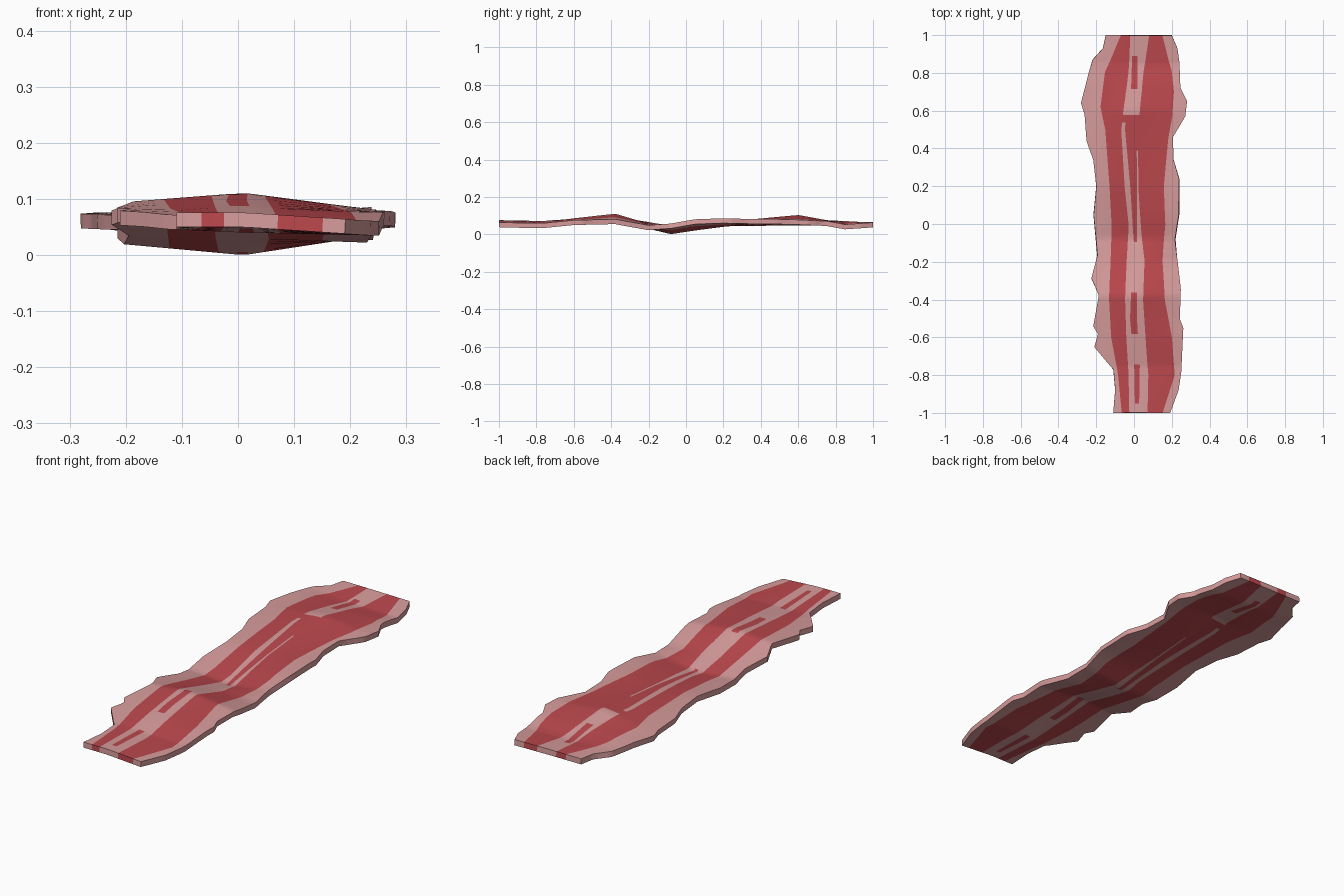
import bpy, bmesh, math

if "Cube" in bpy.data.objects:
    bpy.data.objects.remove(bpy.data.objects["Cube"])


def lerp(table, t):
    """Piecewise linear lookup in rows of (position, value) sorted upwards."""
    if t <= table[0][0]:
        return table[0][1]
    for (a, va), (b, vb) in zip(table, table[1:]):
        if t <= b:
            return va + (vb - va) * (t - a) / (b - a)
    return table[-1][1]


def material(name, rgb):
    m = bpy.data.materials.new(name)
    m.diffuse_color = (*rgb, 1)
    m.use_nodes = True
    m.node_tree.nodes["Principled BSDF"].inputs["Base Color"].default_value = m.diffuse_color
    return m


# Wavy outline, (y, x)
LEFT = [(-1, -.11), (-.88, -.10), (-.77, -.11), (-.65, -.21), (-.58, -.19), (-.54, -.215),
        (-.38, -.185), (-.29, -.225), (-.17, -.195), (.05, -.215), (.2, -.20), (.34, -.215),
        (.44, -.25), (.58, -.26), (.64, -.28), (.8, -.24), (.87, -.22), (.93, -.165), (1, -.15)]
RIGHT = [(-1, .19), (-.88, .235), (-.78, .25), (-.55, .26), (-.5, .24), (-.35, .245),
         (-.2, .23), (-.08, .22), (.05, .24), (.24, .24), (.34, .21), (.46, .205),
         (.57, .27), (.65, .28), (.72, .245), (.86, .24), (.93, .23), (1, .20)]

# Edges of the two long meat stripes and the broken middle streak, (y, x)
MEAT1_L = [(-1, -.065), (-.8, -.085), (-.6, -.12), (-.4, -.13), (-.2, -.125), (0, -.12),
           (.2, -.13), (.5, -.15), (.62, -.175), (.8, -.155), (1, -.07)]
MEAT1_R = [(-1, -.025), (-.8, -.03), (-.6, -.04), (-.4, -.045), (-.2, -.04), (0, -.03),
           (.2, -.05), (.5, -.065), (.62, -.05), (.8, -.03), (1, -.02)]
STREAK_L = [(-1, .005), (-.75, 0), (-.5, -.02), (-.1, -.002), (.2, -.02), (.38, -.035),
            (.5, -.045), (.6, -.04), (.71, -.015), (1, -.01)]
STREAK_R = [(-1, .025), (-.75, .03), (-.5, .015), (-.1, .018), (.38, .015), (1, .02)]
MEAT2_L = [(-1, .07), (-.8, .075), (-.6, .06), (-.4, .045), (-.2, .055), (0, .04),
           (.2, .025), (.4, .022), (.57, .025), (.7, .04), (.8, .05), (1, .08)]
MEAT2_R = [(-1, .15), (-.8, .215), (-.6, .2), (-.4, .16), (-.2, .15), (0, .17), (.2, .16),
           (.45, .18), (.57, .2), (.7, .21), (.8, .2), (1, .15)]
EDGES = [LEFT, MEAT1_L, MEAT1_R, STREAK_L, STREAK_R, MEAT2_L, MEAT2_R, RIGHT]
SPOTS = [(-.95, -.74), (-.58, -.37), (-.1, .39), (.71, .89)]
MERGE = (.39, .58)

# Underside height of the left edge, middle and right edge, (y, z)
Z_L = [(-1, .05), (-.75, .05), (-.6, .055), (-.38, .068), (-.2, .04), (-.08, .02), (.05, .03),
       (.2, .045), (.6, .047), (.75, .05), (.85, .045), (1, .04)]
Z_C = [(-1, .05), (-.75, .04), (-.6, .06), (-.38, .085), (-.2, .03), (-.08, 0), (.05, .02),
       (.2, .04), (.6, .078), (.75, .05), (.85, .03), (1, .04)]
Z_R = [(-1, .035), (-.75, .035), (-.6, .05), (-.38, .055), (-.2, .022), (-.08, .035),
       (.05, .055), (.2, .06), (.6, .052), (.75, .045), (.85, .027), (1, .037)]


def height(x, y):
    return lerp([(-.21, lerp(Z_L, y)), (.01, lerp(Z_C, y)), (.24, lerp(Z_R, y))], x)


def is_meat(column, y):
    if column in (1, 5):
        return True
    merged = MERGE[0] < y < MERGE[1]
    if column == 2:                      # thin fat line, closed at its far end
        return .54 < y < MERGE[1]
    if column == 3:
        return merged or any(a < y < b for a, b in SPOTS)
    return column == 4 and merged


# Rows at every bend and streak end
rows = {round(p[0], 3) for t in EDGES + [Z_L] for p in t}
rows |= {v for s in SPOTS + [MERGE, (.54, .54)] for v in s}
rows |= {i / 20 for i in range(-20, 21)}
rows = sorted(rows)

# Bacon sheet
bm = bmesh.new()
grid = []
for y in rows:
    xs = [lerp(t, y) for t in EDGES]
    grid.append([bm.verts.new((x, y, height(x, y))) for x in xs])
for r in range(len(rows) - 1):
    mid = (rows[r] + rows[r + 1]) / 2
    for c in range(len(EDGES) - 1):
        f = bm.faces.new((grid[r][c], grid[r][c + 1], grid[r + 1][c + 1], grid[r + 1][c]))
        f.material_index = 1 if is_meat(c, mid) else 0
mesh = bpy.data.meshes.new("bacon_strip")
bm.to_mesh(mesh)
bm.free()
strip = bpy.data.objects.new("bacon_strip", mesh)
bpy.context.collection.objects.link(strip)
mesh.materials.append(material("pale pink fat", (.68, .33, .33)))
mesh.materials.append(material("red meat", (.50, .065, .075)))

# Thickness
solid = strip.modifiers.new("thickness", "SOLIDIFY")
solid.thickness = .026
solid.offset = 1
bpy.context.view_layer.objects.active = strip
strip.select_set(True)
bpy.ops.object.modifier_apply(modifier="thickness")
bpy.ops.object.shade_smooth_by_angle(angle=math.radians(35))
